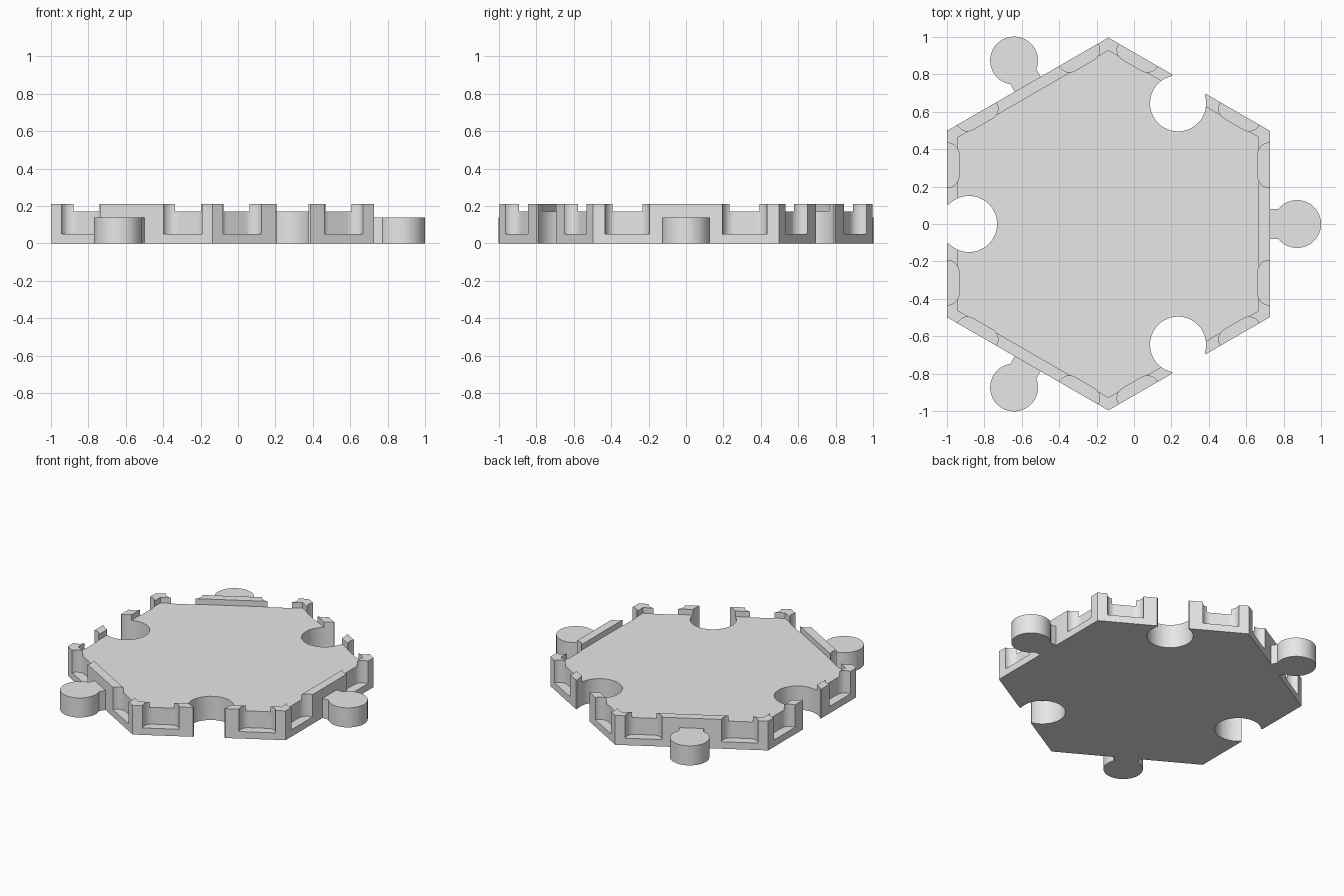
import bpy, bmesh, math
from mathutils import Vector, Matrix

if "Cube" in bpy.data.objects:
    bpy.data.objects.remove(bpy.data.objects["Cube"])

CX = -0.137                         # hexagon centre along x
APO = 0.863                         # centre to flat side
RAD = APO / math.cos(math.pi / 6)   # centre to corner
TOP, FLOOR = 0.21, 0.17             # rim top and sunken floor

grey = bpy.data.materials.new("light grey")
grey.diffuse_color = (0.8, 0.8, 0.8, 1)
grey.use_nodes = True
grey.node_tree.nodes["Principled BSDF"].inputs["Base Color"].default_value = grey.diffuse_color


def prisms(name, outlines, z0, z1):
    """One object made of upright prisms over counter-clockwise outlines."""
    bm = bmesh.new()
    for pts in outlines:
        face = bm.faces.new([bm.verts.new((p[0], p[1], z0)) for p in pts])
        ext = bmesh.ops.extrude_face_region(bm, geom=[face])
        verts = [g for g in ext["geom"] if isinstance(g, bmesh.types.BMVert)]
        bmesh.ops.translate(bm, verts=verts, vec=(0, 0, z1 - z0))
    bmesh.ops.recalc_face_normals(bm, faces=bm.faces)
    mesh = bpy.data.meshes.new(name)
    bm.to_mesh(mesh)
    bm.free()
    mesh.materials.append(grey)
    obj = bpy.data.objects.new(name, mesh)
    bpy.context.collection.objects.link(obj)
    return obj


def place(pts, degrees):
    """Turn an outline (outward, sideways) to face one side of the hexagon."""
    m = Matrix.Translation((CX, 0, 0)) @ Matrix.Rotation(math.radians(degrees), 4, 'Z')
    return [m @ Vector((u, s, 0)) for u, s in pts]


def arc(u, s, r, a0, a1, n):
    return [(u + r * math.cos(a0 + (a1 - a0) * i / n),
             s + r * math.sin(a0 + (a1 - a0) * i / n)) for i in range(n + 1)]


def hexagon(r):
    return place([(r * math.cos(math.radians(a)), r * math.sin(math.radians(a)))
                  for a in range(30, 390, 60)], 0)


def cut(target, cutter):
    mod = target.modifiers.new("cut", 'BOOLEAN')
    mod.operation, mod.solver, mod.object = 'DIFFERENCE', 'EXACT', cutter
    bpy.context.view_layer.objects.active = target
    bpy.ops.object.modifier_apply(modifier=mod.name)
    bpy.data.objects.remove(cutter)


# Hexagonal tile with a sunken floor inside the rim
tile = prisms("hex_tile", [hexagon(RAD)], 0, TOP)
cut(tile, prisms("floor_cutter", [hexagon(RAD - 0.06 / math.cos(math.pi / 6))], FLOOR, 0.4))

# Round sockets with flared lips on alternate sides
lip = math.asin(0.1 / 0.15)
socket = [(0.9, -0.143), (0.9, 0.143)] + arc(0.745, 0, 0.15, lip, 2 * math.pi - lip, 40)
cut(tile, prisms("socket_cutter", [place(socket, a) for a in (60, 180, 300)], -0.1, 0.4))

# Two round-cornered recesses on every side, open through the rim
depth, corner, inner, outer = 0.064, 0.06, 0.195, 0.433
back = APO - depth
q = math.pi / 2
recess = ([(APO + 0.02, inner), (APO + 0.02, outer)]
          + arc(back + corner, outer - corner, corner, q, 2 * q, 8)
          + arc(back + corner, inner + corner, corner, 2 * q, 3 * q, 8))
mirrored = [(u, -s) for u, s in reversed(recess)]
cut(tile, prisms("recess_cutter", [place(r, a) for a in range(0, 360, 60)
                                   for r in (recess, mirrored)], 0.05, 0.4))

# Round knobs on short necks on the other sides
neck = math.asin(0.08 / 0.128)
knob = ([(APO - 0.01, 0.08), (APO - 0.01, -0.08)]
        + arc(1.009, 0, 0.128, neck - math.pi, math.pi - neck, 40))
for i, a in enumerate((0, 120, 240)):
    prisms(f"knob_{i + 1}", [place(knob, a)], 0, 0.14)
